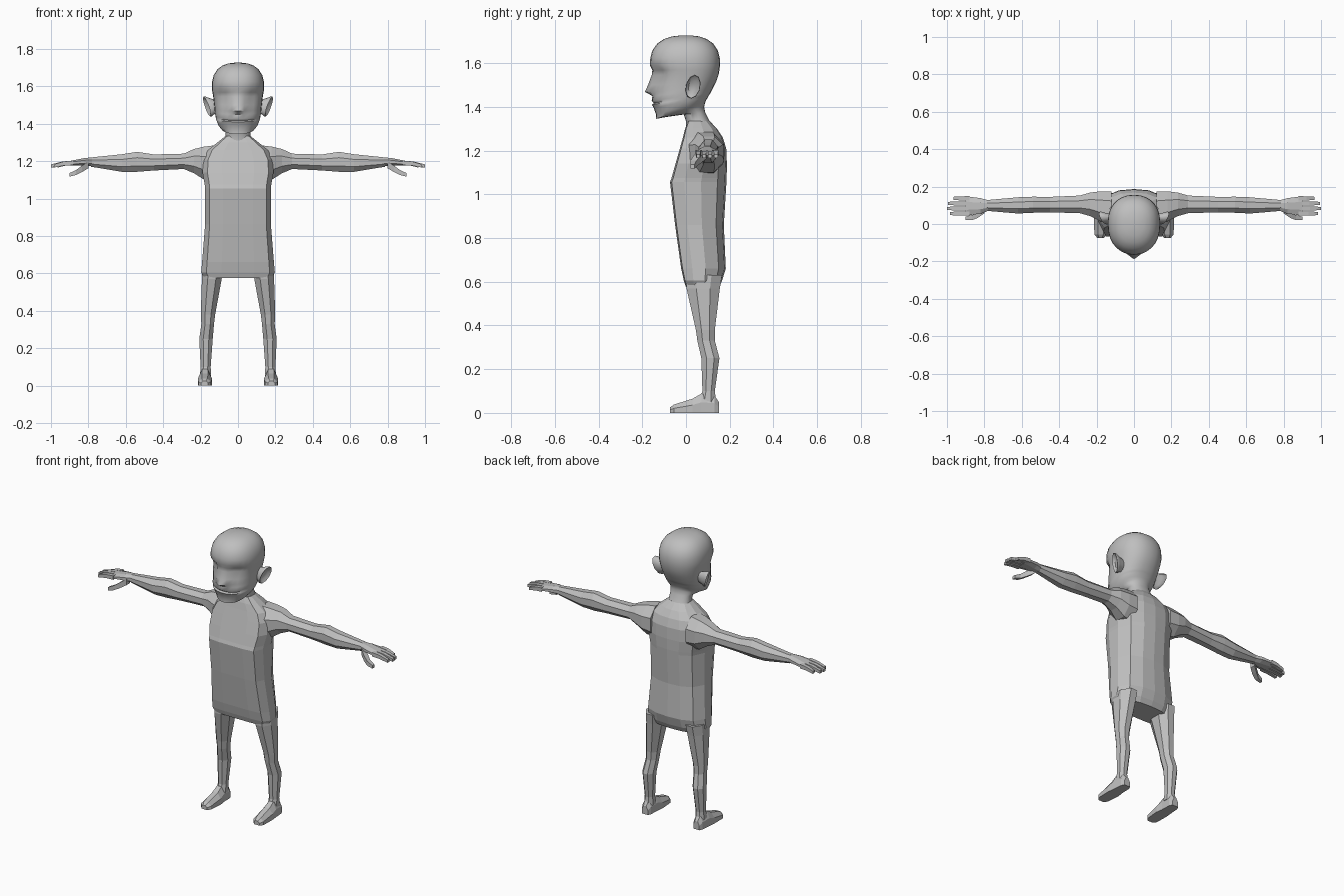
import bpy, bmesh, math

skin = bpy.data.materials.new("plain grey")
skin.diffuse_color = (0.52, 0.52, 0.52, 1)


def loft(name, rings, mirror=False, smooth=None):
    """Skin a list of closed rings, cap both ends, optionally mirror in x."""
    bm = bmesh.new()
    vs = [[bm.verts.new(p) for p in r] for r in rings]
    n = len(rings[0])
    for a, b in zip(vs, vs[1:]):
        for i in range(n):
            j = (i + 1) % n
            bm.faces.new((a[i], a[j], b[j], b[i]))
    bm.faces.new(vs[0][::-1])
    bm.faces.new(vs[-1])
    bmesh.ops.recalc_face_normals(bm, faces=bm.faces)
    me = bpy.data.meshes.new(name)
    bm.to_mesh(me)
    bm.free()
    me.materials.append(skin)
    ob = bpy.data.objects.new(name, me)
    bpy.context.collection.objects.link(ob)
    if mirror:
        ob.modifiers.new("mirror", 'MIRROR')
    if smooth:
        bpy.context.view_layer.objects.active = ob
        ob.select_set(True)
        bpy.ops.object.shade_smooth_by_angle(angle=math.radians(smooth))
        ob.select_set(False)
    return ob


def polygon(n, a0, a1, b0, b1, turn=0.5, fit=1.0):
    """n-sided outline filling the box a0..a1 by b0..b1."""
    out = []
    for i in range(n):
        t = 2 * math.pi * (i + turn) / n
        out.append(((a0 + a1 + fit * (a1 - a0) * math.cos(t)) / 2,
                    (b0 + b1 + fit * (b1 - b0) * math.sin(t)) / 2))
    return out


# Torso: flat front, chamfered sides, rounded back
half = [(0, -1), (0.45, -1), (0.86, -0.94), (1, -0.5), (1, 0.1), (0.8, 0.68), (0.42, 0.94), (0, 1)]
section = half + [(-x, y) for x, y in half[-2:0:-1]]
torso = [  # z, half width, front y, back y
    (0.575, 0.18, 0, 0.15), (0.605, 0.197, -0.01, 0.165), (0.66, 0.192, -0.022, 0.182),
    (0.86, 0.176, -0.05, 0.173), (1.055, 0.176, -0.073, 0.185), (1.075, 0.178, -0.066, 0.186),
    (1.14, 0.19, -0.048, 0.187), (1.21, 0.185, -0.028, 0.184), (1.26, 0.16, -0.014, 0.168),
    (1.3, 0.11, -0.004, 0.142), (1.335, 0.066, 0.01, 0.108)]
loft("torso", [[(x * w, (f + b) / 2 + y * (b - f) / 2, z) for x, y in section]
               for z, w, f, b in torso])

# Legs: z, inner x, outer x, front y, back y
leg = [(0.63, 0.08, 0.19, 0, 0.165), (0.57, 0.087, 0.193, 0.002, 0.155),
       (0.38, 0.122, 0.199, 0.045, 0.132), (0.33, 0.128, 0.196, 0.052, 0.132),
       (0.25, 0.135, 0.207, 0.07, 0.153), (0.1, 0.146, 0.2, 0.075, 0.132),
       (0.05, 0.144, 0.204, 0.06, 0.138)]
loft("leg", [[(x, y, r[0]) for x, y in polygon(8, *r[1:], fit=1.08)] for r in leg], mirror=True)

# Feet: rings from heel to toe (y, inner x, outer x, top z)
foot = [(0.15, 0.155, 0.195, 0.05), (0.13, 0.146, 0.205, 0.08), (0.07, 0.144, 0.21, 0.088),
        (0.03, 0.138, 0.214, 0.065), (-0.055, 0.145, 0.212, 0.038), (-0.074, 0.16, 0.197, 0.025)]
loft("foot", [[(a, y, 0), (b, y, 0), (b, y, h * 0.55), (b * 0.72 + a * 0.28, y, h),
               (a * 0.72 + b * 0.28, y, h), (a, y, h * 0.55)] for y, a, b, h in foot], mirror=True)

# Arms and palms: x, front y, back y, low z, high z
arm = [(0.12, 0, 0.175, 1.09, 1.285), (0.18, 0.015, 0.175, 1.1, 1.278),
       (0.235, 0.042, 0.168, 1.135, 1.265), (0.29, 0.058, 0.152, 1.158, 1.24),
       (0.45, 0.062, 0.145, 1.15, 1.236), (0.54, 0.06, 0.146, 1.143, 1.25),
       (0.62, 0.056, 0.143, 1.143, 1.237), (0.785, 0.07, 0.128, 1.17, 1.22)]
palm = [(0.775, 0.072, 0.126, 1.172, 1.22), (0.82, 0.055, 0.138, 1.175, 1.217),
        (0.9, 0.045, 0.149, 1.177, 1.201)]
for name, rows in (("arm", arm), ("palm", palm)):
    loft(name, [[(r[0], y, z) for y, z in polygon(8, *r[1:], fit=1.08)] for r in rows], mirror=True)


def digit(name, path):
    """Four-sided tapering digit; path of (x, y, z, half thickness)."""
    loft(name, [[(x, v, u) for v, u in polygon(4, y - r, y + r, z - r, z + r, fit=1.414)]
                for x, y, z, r in path], mirror=True)


# Fingers and thumb
for i, tip in enumerate((0.985, 1.0, 0.995, 0.965)):
    y = 0.056 + 0.027 * i
    digit("finger_%d" % (i + 1), [(0.88, y, 1.191, 0.012), (0.44 + tip / 2, y, 1.187, 0.011),
                                  (tip, y, 1.174, 0.0085)])
digit("thumb", [(0.8, 0.075, 1.18, 0.018), (0.835, 0.05, 1.158, 0.017),
                (0.865, 0.034, 1.14, 0.0135), (0.9, 0.03, 1.127, 0.0095)])

# Head and neck
SEG = 28


def head_ring(z, w, f, b, rise):
    """Egg-shaped ring whose back is raised by rise; nose and eye hollows follow height."""
    nose = 0.038 * max(0, 1 - (z - 1.468) / 0.1 if z > 1.468 else 1 - (1.468 - z) / 0.02)
    eye = 0.018 * math.exp(-((z - 1.555) / 0.025) ** 2)
    mid = 0.47 * f + 0.53 * b
    pts = []
    for i in range(SEG):
        t = 2 * math.pi * i / SEG
        s, c = math.sin(t), math.cos(t)
        x = w * math.copysign(abs(s) ** 0.9, s)
        y = mid + ((f if c > 0 else b) - mid) * abs(c) ** 0.88
        d = min(i, SEG - i)
        u = (y - f) / (b - f)
        y += -nose / (1 + d) if d < 2 else eye if d < 4 else eye / 2 if d == 4 else 0
        pts.append((x, y, z + rise * u))
    return pts


neck = [(1.3, 0.078, 0, 0.125, 0), (1.335, 0.066, 0, 0.108, 0),
        (1.365, 0.066, -0.01, 0.088, 0.01), (1.355, 0.08, -0.08, 0.083, 0.045)]
face = [  # front z, half width, front y, back y
    (1.345, 0.092, -0.138, 0.086), (1.365, 0.106, -0.137, 0.09), (1.395, 0.116, -0.148, 0.1),
    (1.41, 0.119, -0.156, 0.105), (1.417, 0.12, -0.146, 0.108), (1.427, 0.121, -0.157, 0.112),
    (1.45, 0.124, -0.15, 0.12), (1.468, 0.125, -0.15, 0.126), (1.5, 0.128, -0.148, 0.138),
    (1.545, 0.133, -0.148, 0.15), (1.568, 0.137, -0.154, 0.153), (1.59, 0.14, -0.165, 0.156)]
rings = [head_ring(*r) for r in neck]
rings += [head_ring(*r, 0.07 * ((1.59 - r[0]) / 0.245) ** 1.6) for r in face]
for h in (0.25, 0.5, 0.73, 0.88, 0.965, 0.998):  # rounded crown
    k = (1 - h ** 2.6) ** 0.4
    rings.append(head_ring(1.59 + 0.137 * h, 0.14 * k, -0.165 * k, 0.156 * k, 0))
loft("head", rings, smooth=60)


# Ears: narrow root, flared tilted rim, then a hollow
def ear_ring(x, scale, lean):
    ring = polygon(10, 0.032 - 0.034 * scale, 0.032 + 0.034 * scale,
                   1.492 - 0.055 * scale, 1.492 + 0.055 * scale)
    return [(x + lean * (z - 1.44) + (y - 0.03) * 0.35,
             y + 0.15 * (z - 1.492), z) for y, z in ring]


loft("ear", [ear_ring(0.105, 0.6, 0), ear_ring(0.13, 0.8, 0.2), ear_ring(0.142, 1, 0.34),
             ear_ring(0.148, 0.95, 0.34), ear_ring(0.136, 0.6, 0.3)], mirror=True, smooth=50)
